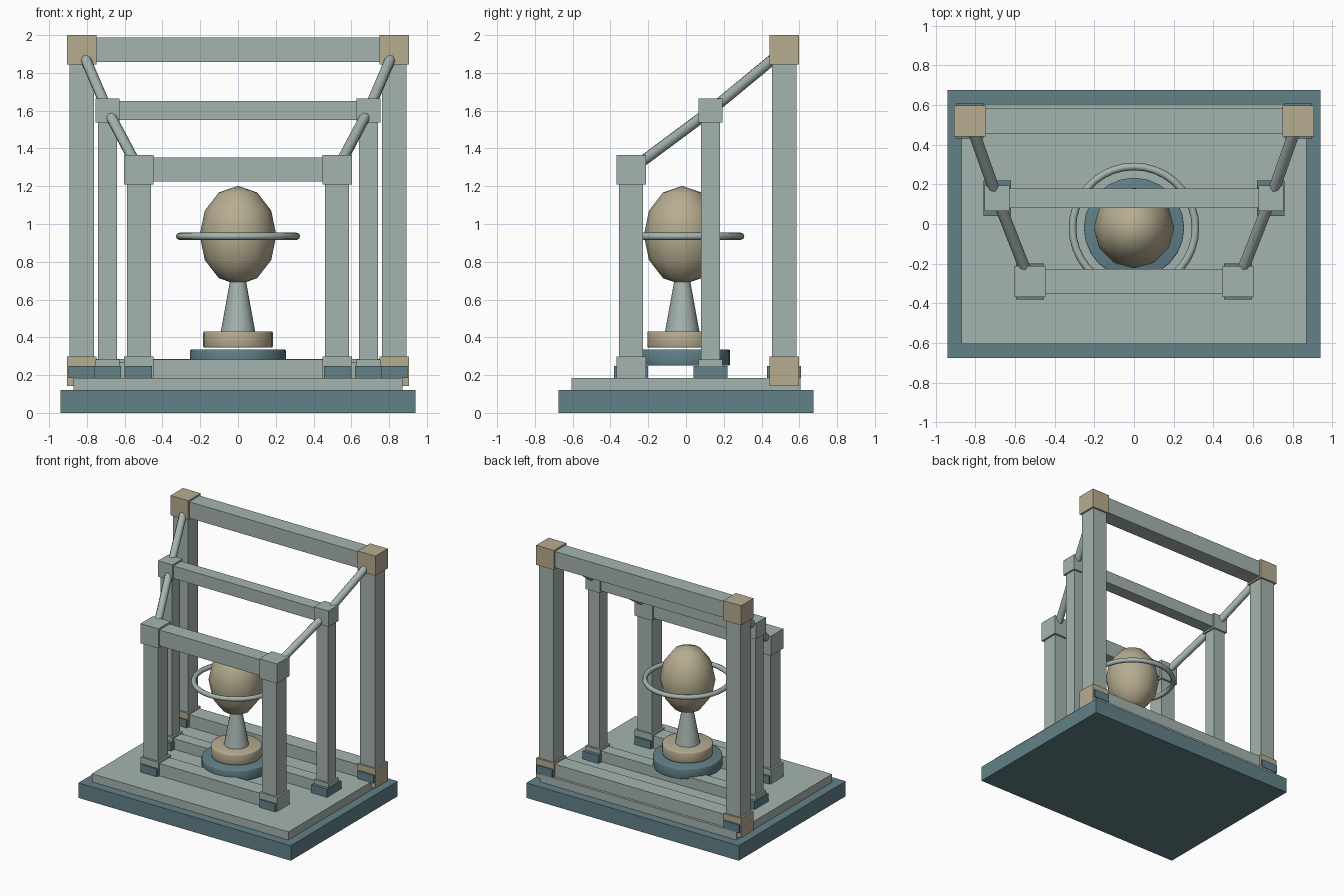
import bpy
from mathutils import Vector

default = bpy.data.objects.get("Cube")
if default:
    bpy.data.objects.remove(default, do_unlink=True)


def make_material(name, rgb):
    mat = bpy.data.materials.new(name)
    mat.use_nodes = True
    color = (*rgb, 1.0)
    mat.diffuse_color = color
    mat.node_tree.nodes["Principled BSDF"].inputs["Base Color"].default_value = color
    return mat


GREY = make_material("pale grey green", (0.375, 0.455, 0.43))
BLUE = make_material("slate blue", (0.122, 0.218, 0.25))
TAN = make_material("warm tan", (0.47, 0.415, 0.28))


def finish(name, mat):
    obj = bpy.context.object
    obj.name = obj.data.name = name
    obj.data.materials.append(mat)
    return obj


def box(name, center, size, mat):
    bpy.ops.mesh.primitive_cube_add(size=1, location=center)
    obj = finish(name, mat)
    obj.scale = size
    return obj


def tapered(name, r_low, r_high, z_low, z_high, mat, sides=24, bevel=0.0):
    bpy.ops.mesh.primitive_cone_add(vertices=sides, radius1=r_low, radius2=r_high,
                                    depth=z_high - z_low,
                                    location=(0, CORE_Y, (z_low + z_high) / 2))
    obj = finish(name, mat)
    if bevel:
        mod = obj.modifiers.new("rounded rim", 'BEVEL')
        mod.width, mod.segments = bevel, 2
        bpy.ops.object.shade_smooth()
    else:
        bpy.ops.object.shade_smooth_by_angle()
    return obj


def rod(name, start, end, radius):
    start, end = Vector(start), Vector(end)
    axis = end - start
    bpy.ops.mesh.primitive_cylinder_add(vertices=8, radius=radius, depth=axis.length,
                                        location=(start + end) / 2)
    obj = finish(name, GREY)
    obj.rotation_euler = axis.to_track_quat('Z', 'Y').to_euler()
    bpy.ops.object.shade_smooth_by_angle(angle=0.9)


# Stepped base
box("base_slab", (0, 0, 0.06), (1.88, 1.35, 0.12), BLUE)
box("upper_slab", (0, 0, 0.152), (1.74, 1.21, 0.066), GREY)

# Three portal frames: name, half span, y, top height, joint size, bar width, joint colour
FOOT_Z = 0.22
FRAMES = [
    ("front", 0.525, -0.29, 1.288, 0.157, 0.127, GREY),
    ("middle", 0.69, 0.13, 1.60, 0.127, 0.1, GREY),
    ("back", 0.828, 0.52, 1.922, 0.157, 0.13, TAN),
]
for name, x, y, top, joint, bar, mat in FRAMES:
    for level, z in (("lower", FOOT_Z), ("upper", top)):
        box(f"{name}_{level}_beam", (0, y, z), (2 * x, bar, bar), GREY)
    for side, s in (("left", 1), ("right", -1)):
        box(f"{name}_{side}_post", (s * x, y, (FOOT_Z + top) / 2),
            (bar, bar, top - FOOT_Z), GREY)
        box(f"{name}_{side}_lower_joint", (s * x, y, FOOT_Z), (joint,) * 3, mat)
        box(f"{name}_{side}_upper_joint", (s * x, y, top), (joint,) * 3, mat)
        box(f"{name}_{side}_foot_plate", (s * x, y, 0.216), (0.14, 0.18, 0.065), BLUE)

# Sloping rods linking neighbouring frames
for a, b in zip(FRAMES, FRAMES[1:]):
    for side, s in (("left", 1), ("right", -1)):
        rod(f"{a[0]}_to_{b[0]}_{side}_rod", (s * a[1], a[2], a[3]),
            (s * b[1], b[2], b[3]), 0.029)

# Central pedestal
CORE_Y = -0.02
tapered("pedestal_lower_disc", 0.253, 0.253, 0.25, 0.335, BLUE, bevel=0.006)
tapered("pedestal_upper_disc", 0.185, 0.185, 0.345, 0.432, TAN, bevel=0.008)
tapered("pedestal_cone", 0.092, 0.042, 0.425, 0.70, GREY, sides=16)

# Egg and its orbiting ring
bpy.ops.mesh.primitive_uv_sphere_add(segments=12, ring_count=6, radius=1,
                                     location=(0, CORE_Y, 0.94))
egg = finish("egg", TAN)
egg.scale = (0.203, 0.203, 0.262)
bpy.ops.object.shade_smooth()

bpy.ops.mesh.primitive_torus_add(major_radius=0.31, minor_radius=0.019,
                                 major_segments=36, minor_segments=8,
                                 location=(0, CORE_Y, 0.935))
finish("egg_ring", GREY)
bpy.ops.object.shade_smooth()
